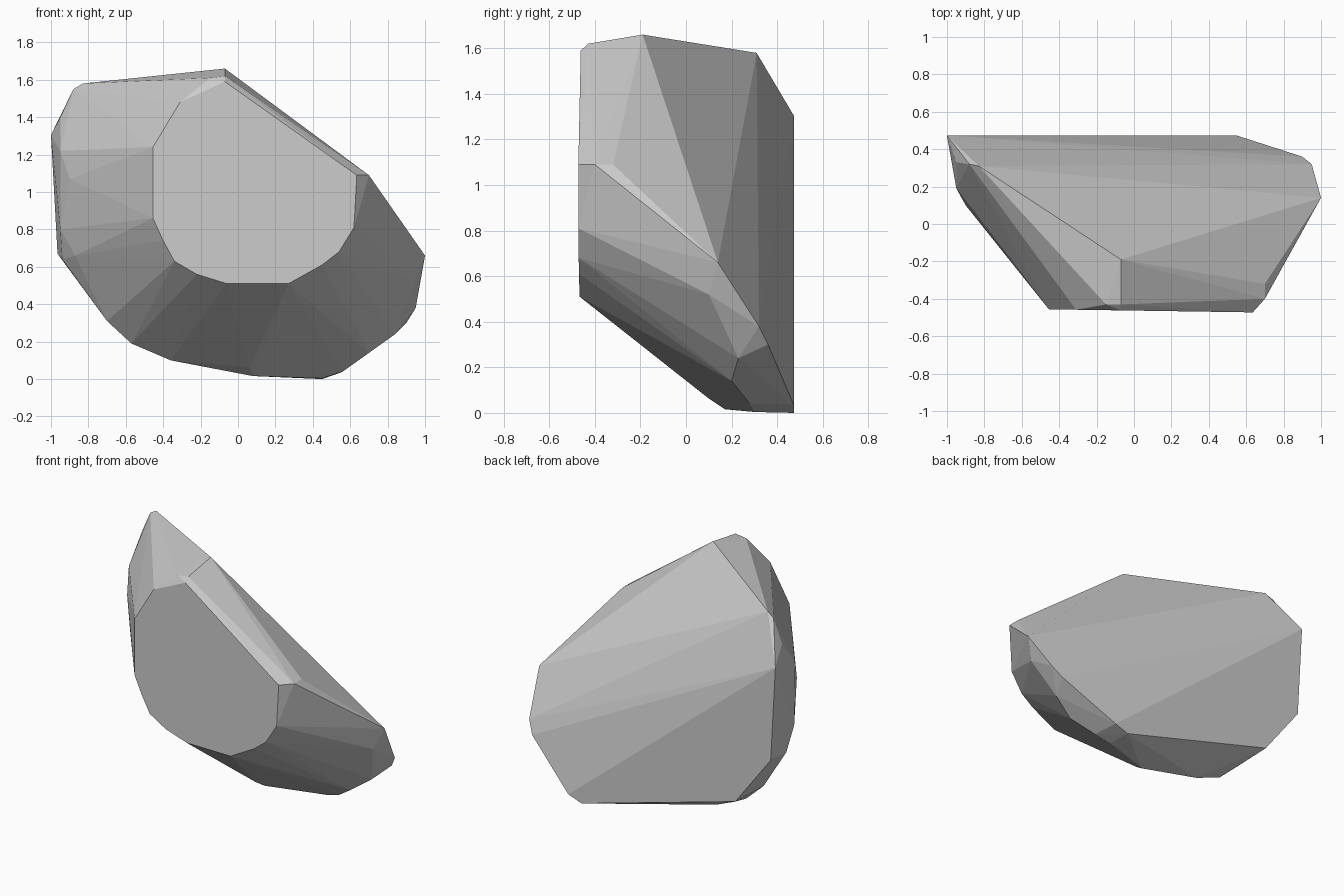
import bpy, bmesh, math

# Flat front facet: outline in x, z on a very slightly turned plane
front = [(-.455, 1.24), (-.455, .86), (-.40, .74), (-.34, .63), (-.22, .56),
         (-.06, .51), (.27, .51), (.45, .61), (.54, .68), (.62, .81),
         (.635, 1.09), (-.07, 1.59), (-.31, 1.48), (-.34, 1.43)]
points = [(x, -.463 - .015 * x, z) for x, z in front]

# Flat back facet: outline in x, z
back = [(-1, 1.305), (-.965, .67), (-.70, .32), (.45, 0), (.55, .035)]
points += [(x, .473, z) for x, z in back]

# Top ridge and shoulders
points += [(-.07, -.19, 1.66), (-.07, -.43, 1.62), (-.15, -.43, 1.61),
           (-.83, .31, 1.58), (-.88, .32, 1.55), (-.95, .33, 1.40),
           (.70, -.40, 1.09), (.70, -.32, 1.09)]

# Rounded left flank
points += [(-.95, .19, 1.22), (-.90, .10, 1.07), (-.95, .20, .80),
           (-.94, .27, .64), (-.87, .14, .66)]

# Lower rim, left to right
points += [(-.70, .17, .31), (-.57, .17, .19), (-.36, .19, .10),
           (.06, .10, .063), (.08, .17, .016), (.45, .30, .004),
           (.56, .28, .04), (.70, .20, .14), (.84, .23, .24),
           (.90, .36, .30), (.95, .32, .38), (.94, .10, .52), (1, .14, .66)]

# Wrap the outlines in a faceted convex stone
bm = bmesh.new()
for p in points:
    bm.verts.new(p)
bmesh.ops.convex_hull(bm, input=bm.verts[:])
bmesh.ops.delete(bm, geom=[v for v in bm.verts if not v.link_faces], context='VERTS')
bmesh.ops.dissolve_limit(bm, angle_limit=math.radians(0.5),
                         verts=bm.verts[:], edges=bm.edges[:])
bmesh.ops.recalc_face_normals(bm, faces=bm.faces[:])

mesh = bpy.data.meshes.new("rock")
bm.to_mesh(mesh)
bm.free()
rock = bpy.data.objects.new("rock", mesh)
bpy.context.collection.objects.link(rock)
